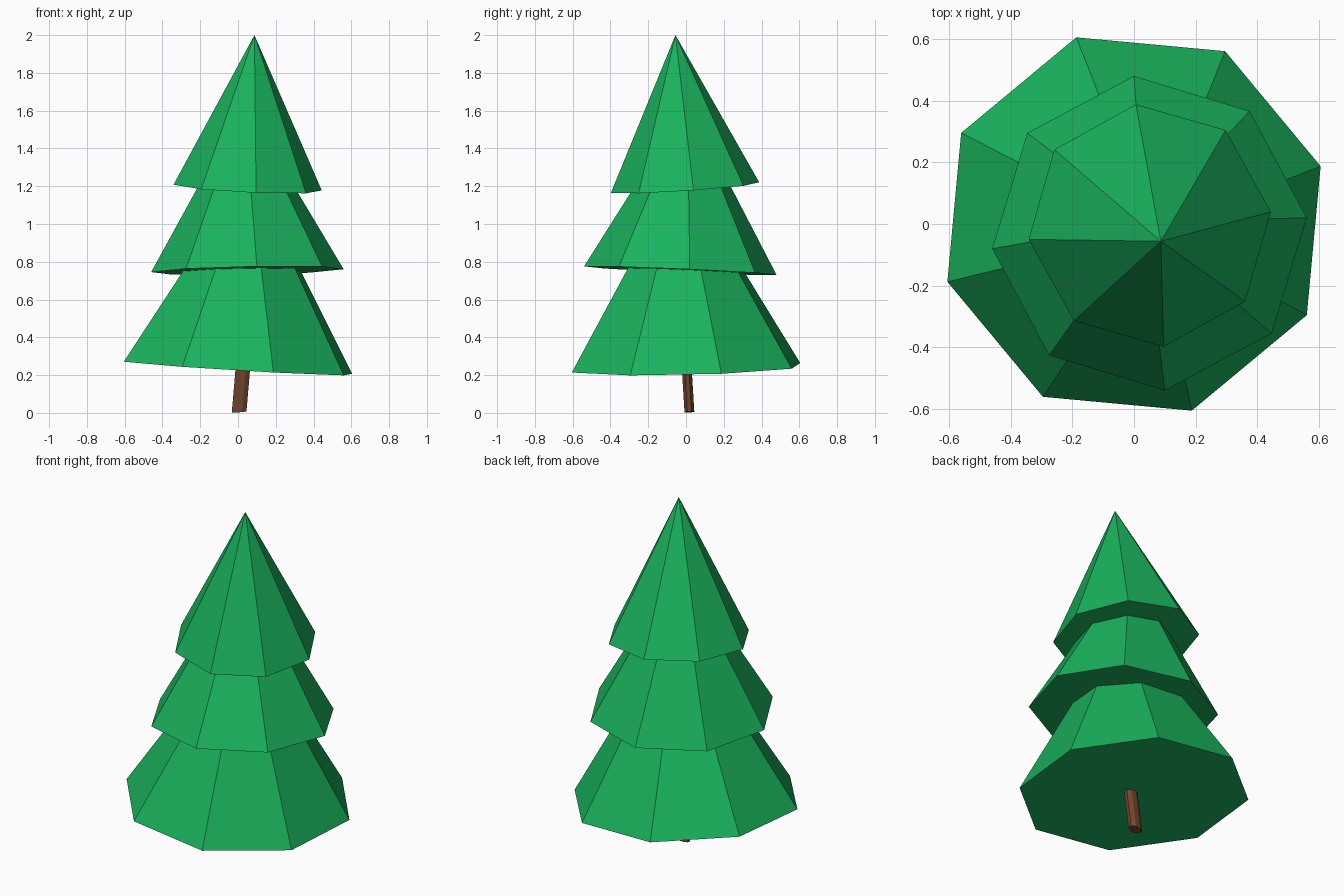
import bpy
from math import cos, sin, pi, radians
from mathutils import Vector

if "Cube" in bpy.data.objects:
    bpy.data.objects.remove(bpy.data.objects["Cube"])


def material(name, rgb):
    m = bpy.data.materials.new(name)
    m.diffuse_color = (*rgb, 1)
    m.use_nodes = True
    m.node_tree.nodes["Principled BSDF"].inputs["Base Color"].default_value = m.diffuse_color
    return m


def add_mesh(name, verts, faces, mat):
    me = bpy.data.meshes.new(name)
    me.from_pydata(verts, [], faces)
    me.materials.append(mat)
    ob = bpy.data.objects.new(name, me)
    bpy.context.collection.objects.link(ob)
    return ob


def tier(name, centre, radius, phase, slope, apex):
    """Closed eight-sided cone whose base plane tilts by slope (dz/dx, dz/dy)."""
    c = Vector(centre)
    verts = []
    for i in range(8):
        a = radians(phase) + i * pi / 4
        x, y = radius * cos(a), radius * sin(a)
        verts.append(c + Vector((x, y, slope[0] * x + slope[1] * y)))
    verts.append(Vector(apex))
    faces = [(i, (i + 1) % 8, 8) for i in range(8)] + [tuple(range(7, -1, -1))]
    return add_mesh(name, verts, faces, green)


green = material("needles", (0.01, 0.45, 0.11))
brown = material("bark", (0.17, 0.06, 0.025))

# Three foliage tiers, each tipped a little differently
tier("lower_foliage", (0, 0, 0.239), 0.633, 17.2, (-0.06, 0.023), (0.062, -0.025, 1.29))
tier("middle_foliage", (0.05, -0.03, 0.753), 0.512, 5.6, (0.019, -0.043), (0.032, 0.007, 1.642))
tier("upper_foliage", (0.051, -0.005, 1.193), 0.395, 6.5, (-0.046, 0.066), (0.087, -0.056, 2.0))

# Leaning oval trunk, running up inside the lower tier
rings = []
for cx, cy, z in ((0.006, 0.018, 0.005), (0.057, -0.018, 0.6)):
    for i in range(8):
        a = i * pi / 4 + pi / 8
        dx, dy = 0.042 * cos(a), 0.028 * sin(a)
        rings.append((cx + dx, cy + dy, z + 0.08 * dx + 0.08 * dy))
sides = [(i, (i + 1) % 8, 8 + (i + 1) % 8, 8 + i) for i in range(8)]
add_mesh("trunk", rings, sides + [tuple(range(7, -1, -1)), tuple(range(8, 16))], brown)
